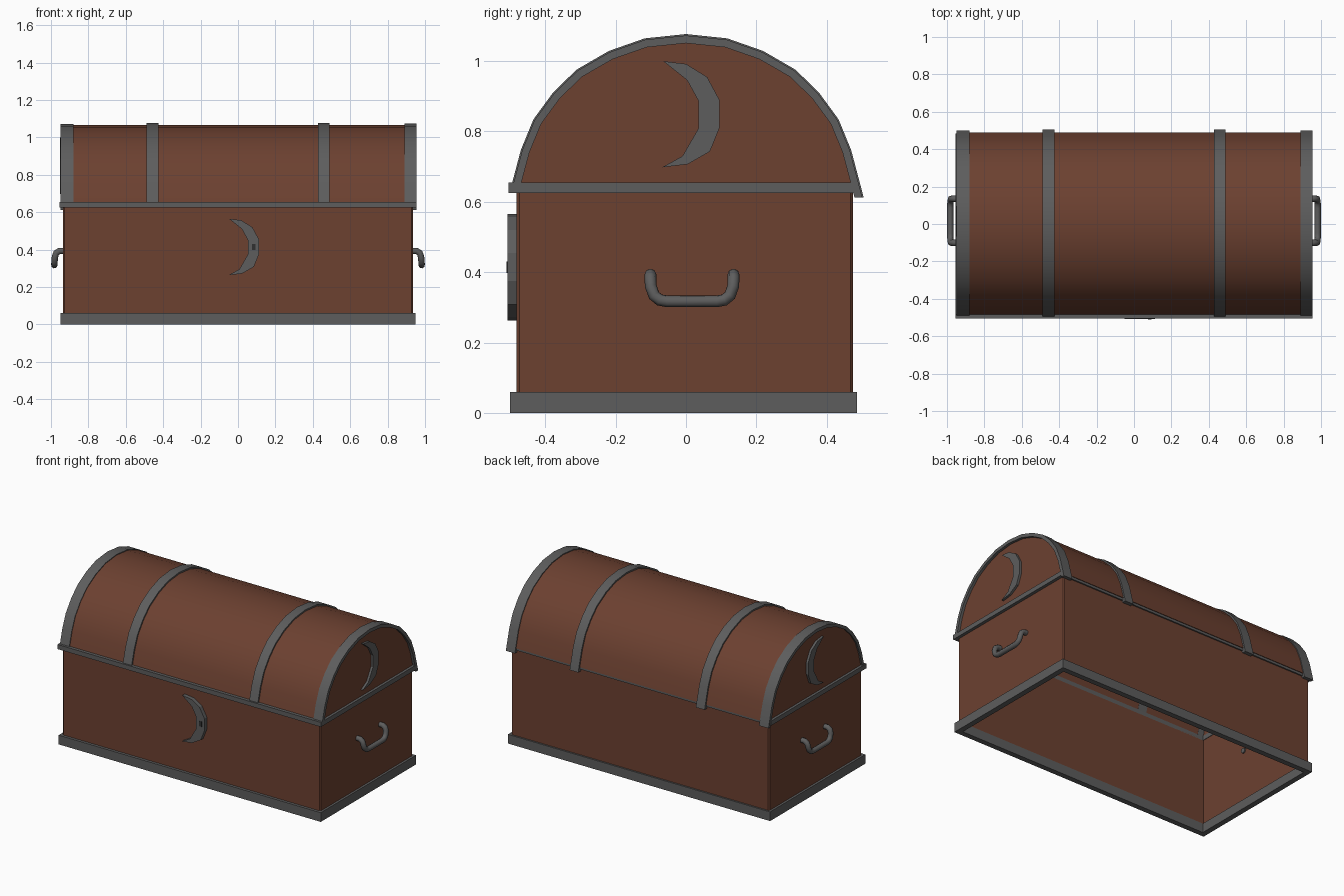
import bpy, bmesh, math

if "Cube" in bpy.data.objects:
    bpy.data.objects.remove(bpy.data.objects["Cube"])


def material(name, rgb):
    m = bpy.data.materials.new(name)
    m.diffuse_color = (*rgb, 1)
    m.use_nodes = True
    m.node_tree.nodes["Principled BSDF"].inputs["Base Color"].default_value = m.diffuse_color
    return m


WOOD = material("wood", (0.15, 0.052, 0.03))
IRON = material("iron", (0.11, 0.11, 0.11))


def finish(bm, name, mat, smooth=False):
    bmesh.ops.recalc_face_normals(bm, faces=bm.faces)
    me = bpy.data.meshes.new(name)
    bm.to_mesh(me)
    bm.free()
    ob = bpy.data.objects.new(name, me)
    bpy.context.collection.objects.link(ob)
    me.materials.append(mat)
    if smooth:
        bpy.ops.object.select_all(action='DESELECT')
        ob.select_set(True)
        bpy.context.view_layer.objects.active = ob
        bpy.ops.object.shade_smooth_by_angle(angle=math.radians(30))
    return ob


def prism(name, pts, d0, d1, mat, axis='x', smooth=False):
    """Extrude a closed 2D profile along x or y."""
    bm = bmesh.new()
    a, b = [[bm.verts.new((d, u, v) if axis == 'x' else (u, d, v)) for u, v in pts]
            for d in (d0, d1)]
    bm.faces.new(a)
    bm.faces.new(b)
    n = len(pts)
    for i in range(n):
        j = (i + 1) % n
        bm.faces.new((a[i], a[j], b[j], b[i]))
    return finish(bm, name, mat, smooth)


def frame(name, hx, y0, y1, z0, z1, w, mat, corner=0):
    """Open rectangular ring with wall width w and optional corner bevel."""
    bm = bmesh.new()
    rings = []
    for inset, z in ((0, z0), (0, z1), (w, z1), (w, z0)):
        x, a, b = hx - inset, y0 + inset, y1 - inset
        rings.append([bm.verts.new(p) for p in
                      ((-x, a, z), (x, a, z), (x, b, z), (-x, b, z))])
    for k in range(4):
        r, s = rings[k], rings[(k + 1) % 4]
        for i in range(4):
            j = (i + 1) % 4
            bm.faces.new((r[i], r[j], s[j], s[i]))
    if corner:
        edges = [bm.edges.get((rings[0][i], rings[1][i])) for i in range(4)]
        bmesh.ops.bevel(bm, geom=edges, offset=corner, segments=1, affect='EDGES')
    return finish(bm, name, mat)


# Arched lid outline (y, z), from front edge over the top to back edge
HALF = [(0.488, 0.64), (0.46, 0.745), (0.425, 0.83), (0.37, 0.905),
        (0.305, 0.968), (0.215, 1.02), (0.115, 1.055), (0, 1.067)]
ARCH = [(-y, z) for y, z in HALF] + HALF[-2::-1]


def grow(pts, d):
    """Offset the arch outline outward by about d."""
    return [(y * (1 + d / 0.488), 0.64 + (z - 0.64) * (1 + d / 0.427)) for y, z in pts]


def strap(name, x0, x1, out, inn, mat, drop=0.0):
    outer, inner = grow(ARCH, out), grow(ARCH, inn)
    if drop:  # straps hang a little past the lid edge at the back
        outer.append((outer[-1][0] + 0.007, outer[-1][1] - drop))
        inner.append((inner[-1][0] + 0.007, inner[-1][1] - drop))
    return prism(name, outer + inner[::-1], x0, x1, mat, smooth=True)


# Chest body, open underneath, with base frame and lid rim
frame("chest_body", 0.935, -0.482, 0.475, 0.03, 0.635, 0.012, WOOD, 0.008)
frame("base_frame", 0.95, -0.50, 0.486, 0, 0.06, 0.035, IRON)
frame("lid_rim", 0.955, -0.505, 0.484, 0.625, 0.655, 0.035, IRON)

# Hollow lid with end panels
strap("lid_barrel", -0.935, 0.935, 0, -0.015, WOOD)
for side, s in (("left", -1), ("right", 1)):
    prism(f"lid_end_{side}", grow(ARCH, -0.006), 0.922 * s, 0.938 * s, WOOD)

# Iron straps over the lid
for i, (x0, x1, out) in enumerate(((-0.948, -0.88, 0.005), (-0.488, -0.425, 0.01),
                                   (0.428, 0.49, 0.01), (0.89, 0.955, 0.006))):
    strap(f"lid_strap_{i + 1}", x0, x1, out, -0.016, IRON, 0.028)

# Crescent ornaments (offsets from the centre)
MOON = [(-0.065, 0.15), (0.0, 0.142), (0.06, 0.105), (0.095, 0.04), (0.095, -0.04),
        (0.068, -0.107), (0.005, -0.143), (-0.068, -0.152), (-0.01, -0.12),
        (0.036, -0.04), (0.036, 0.036), (0.003, 0.096)]
prism("front_crescent", [(u + 0.017, v + 0.415) for u, v in MOON], -0.508, -0.475, IRON, 'y')
for side, s in (("left", -1), ("right", 1)):
    prism(f"{side}_crescent", [(u, v + 0.85) for u, v in MOON], 0.93 * s, 0.953 * s, IRON)
prism("keyhole", [(0.075, 0.397), (0.094, 0.397), (0.094, 0.43), (0.075, 0.43)],
      -0.510, -0.49, material("keyhole_dark", (0.03, 0.03, 0.03)), 'y')

# Drop handles at both ends
ARM = [(0.915, 0.118, 0.393), (0.955, 0.118, 0.393), (0.972, 0.118, 0.382),
       (0.979, 0.117, 0.36), (0.981, 0.108, 0.334), (0.982, 0.092, 0.321),
       (0.982, 0.07, 0.317)]
for side, s in (("left", -1), ("right", 1)):
    cu = bpy.data.curves.new(f"{side}_handle", 'CURVE')
    cu.dimensions = '3D'
    cu.bevel_depth = 0.017
    cu.bevel_resolution = 2
    cu.use_fill_caps = True
    path = ARM + [(x, -y, z) for x, y, z in ARM[::-1]]
    sp = cu.splines.new('POLY')
    sp.points.add(len(path) - 1)
    for p, (x, y, z) in zip(sp.points, path):
        p.co = (x * s, y + 0.017, z, 1)
    sp.use_smooth = True
    cu.materials.append(IRON)
    bpy.context.collection.objects.link(bpy.data.objects.new(f"{side}_handle", cu))
